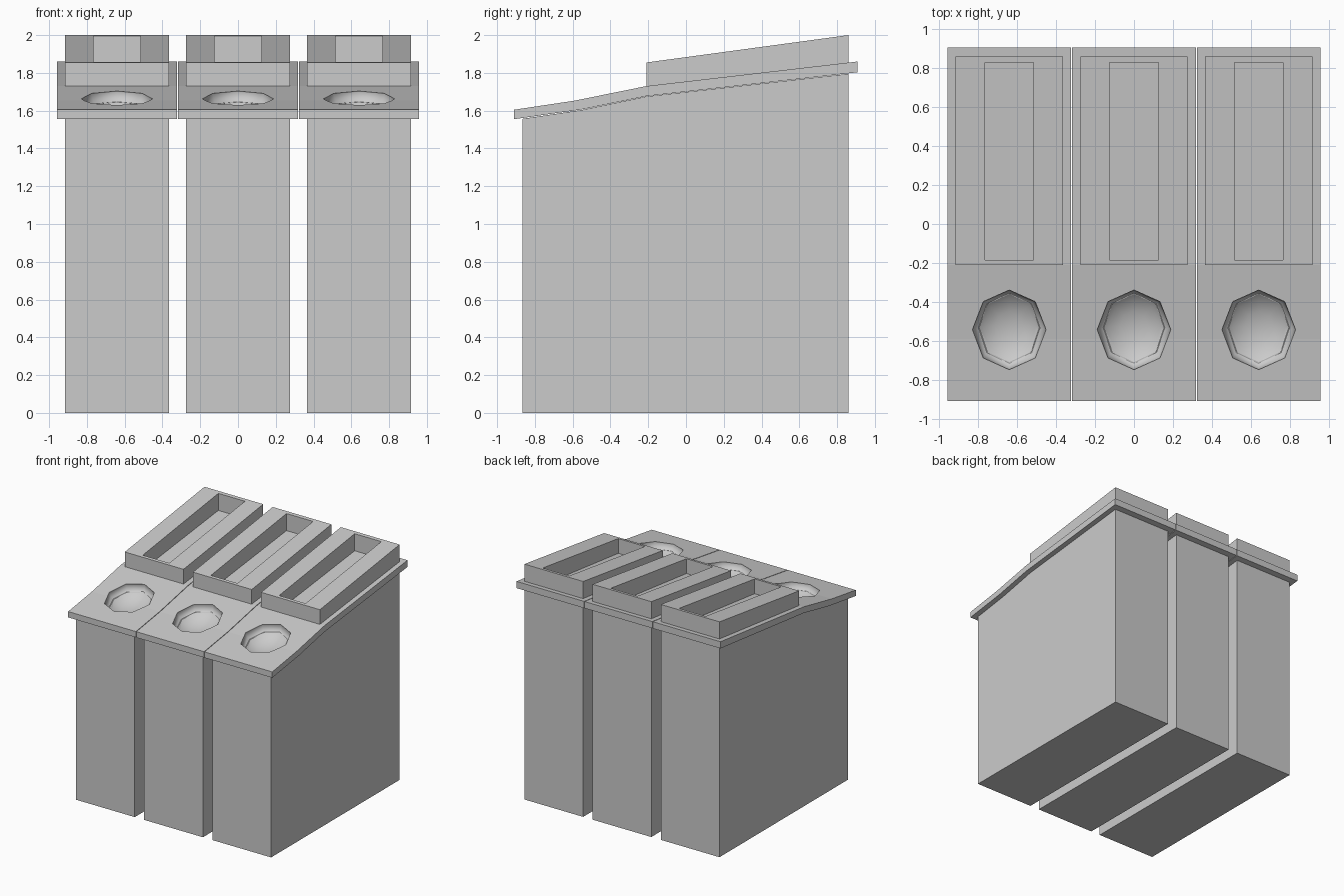
import bpy, bmesh, math

if "Cube" in bpy.data.objects:
    bpy.data.objects.remove(bpy.data.objects["Cube"])

def prism(name, profile, x0, x1):
    """Extrude a (y, z) profile from x0 to x1."""
    bm = bmesh.new()
    face = bm.faces.new([bm.verts.new((x0, y, z)) for y, z in profile])
    ext = bmesh.ops.extrude_face_region(bm, geom=[face])
    verts = [v for v in ext["geom"] if isinstance(v, bmesh.types.BMVert)]
    bmesh.ops.translate(bm, verts=verts, vec=(x1 - x0, 0, 0))
    bmesh.ops.recalc_face_normals(bm, faces=bm.faces)
    mesh = bpy.data.meshes.new(name)
    bm.to_mesh(mesh)
    bm.free()
    obj = bpy.data.objects.new(name, mesh)
    bpy.context.collection.objects.link(obj)
    return obj

def cut(obj, cutter):
    mod = obj.modifiers.new("cut", "BOOLEAN")
    mod.operation = "DIFFERENCE"
    mod.solver = "EXACT"
    mod.object = cutter
    bpy.context.view_layer.objects.active = obj
    bpy.ops.object.modifier_apply(modifier=mod.name)

BODY = [(-0.865, 0), (0.86, 0), (0.86, 1.795), (-0.21, 1.675), (-0.55, 1.604), (-0.865, 1.557)]
SLAB = [(-0.91, 1.555), (-0.55, 1.607), (-0.21, 1.677), (0.907, 1.803),
        (0.907, 1.86), (-0.21, 1.73), (-0.59, 1.653), (-0.91, 1.605)]
TRAY = [(-0.21, 1.725), (0.86, 1.85), (0.86, 2.0), (-0.21, 1.855)]
HOLE = [(-0.185, 1.6), (0.83, 1.6), (0.83, 2.2), (-0.185, 2.2)]

for label, x in (("left", -0.641), ("middle", 0.0), ("right", 0.641)):
    # cabinet, sloping lid and raised tray
    body = prism(f"{label}_cabinet", BODY, x - 0.276, x + 0.276)
    slab = prism(f"{label}_lid", SLAB, x - 0.318, x + 0.318)
    tray = prism(f"{label}_tray", TRAY, x - 0.276, x + 0.276)

    # open slot through the tray, floored by the lid
    hole = prism("slot_cutter", HOLE, x - 0.125, x + 0.125)
    cut(tray, hole)

    # smooth eight-sided bowl sunk into lid and cabinet
    bpy.ops.mesh.primitive_uv_sphere_add(segments=8, ring_count=8, radius=1,
                                         location=(x, -0.543, 1.661),
                                         rotation=(math.atan(0.185), 0, 0))
    bowl = bpy.context.object
    bowl.scale = (0.19, 0.21, 0.1)
    bpy.ops.object.shade_smooth()
    cut(slab, bowl)
    cut(body, bowl)
    for cutter in (hole, bowl):
        bpy.data.objects.remove(cutter)
